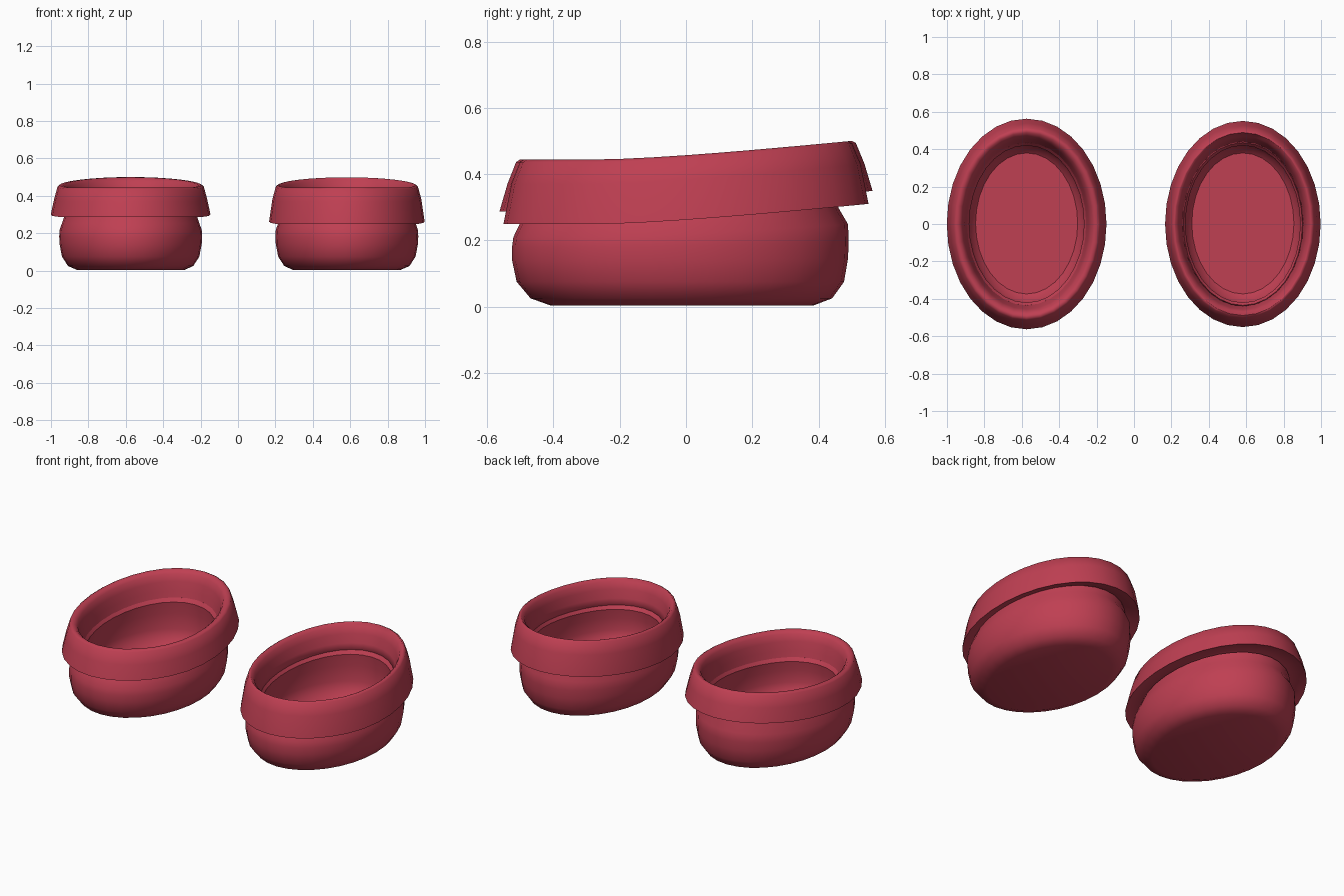
import bpy, bmesh, math

if "Cube" in bpy.data.objects:
    bpy.data.objects.remove(bpy.data.objects["Cube"])

SEGMENTS = 32

red = bpy.data.materials.new("muted_red")
red.diffuse_color = (0.52, 0.05, 0.085, 1)
red.use_nodes = True
red.node_tree.nodes["Principled BSDF"].inputs["Base Color"].default_value = red.diffuse_color


def lift(y):
    """Rise of the rim towards the back."""
    t = max(0.0, y + 0.3)
    return 0.11 * t * t / (t + 0.45)


def oval_loft(name, profile, cx, cap_ends=False, angle=85):
    """Loft oval rings (half width, half length, y centre, z, lift weight)."""
    bm = bmesh.new()
    rings = []
    for rx, ry, cy, z, w in profile:
        ring = []
        for i in range(SEGMENTS):
            a = 2 * math.pi * i / SEGMENTS
            y = cy + ry * math.sin(a)
            ring.append(bm.verts.new((cx + rx * math.cos(a), y, z + w * lift(y))))
        rings.append(ring)
    pairs = list(zip(rings, rings[1:]))
    if not cap_ends:
        pairs.append((rings[-1], rings[0]))
    for lo, hi in pairs:
        for i in range(SEGMENTS):
            j = (i + 1) % SEGMENTS
            bm.faces.new((lo[i], lo[j], hi[j], hi[i]))
    if cap_ends:
        bm.faces.new(rings[0][::-1])
        bm.faces.new(rings[-1])
    bmesh.ops.recalc_face_normals(bm, faces=bm.faces)
    mesh = bpy.data.meshes.new(name)
    bm.to_mesh(mesh)
    bm.free()
    mesh.materials.append(red)
    obj = bpy.data.objects.new(name, mesh)
    bpy.context.collection.objects.link(obj)
    bpy.ops.object.select_all(action='DESELECT')
    obj.select_set(True)
    bpy.context.view_layer.objects.active = obj
    bpy.ops.object.shade_smooth_by_angle(angle=math.radians(angle))
    return obj


# Thick bowl: underside, outer wall, shoulder, inner wall, raised floor
shell = [
    (0.285, 0.395, -0.012, 0.003, 0),
    (0.335, 0.455, -0.014, 0.025, 0),
    (0.367, 0.494, -0.017, 0.075, 0),
    (0.380, 0.507, -0.018, 0.14, 0.1),
    (0.382, 0.508, -0.017, 0.18, 0.3),
    (0.380, 0.505, -0.016, 0.21, 0.7),
    (0.364, 0.481, -0.020, 0.252, 0.85),
    (0.348, 0.463, -0.005, 0.300, 1),
    (0.320, 0.435, 0, 0.305, 1),
    (0.307, 0.420, 0, 0.285, 1),
    (0.312, 0.427, 0, 0.23, 0.7),
    (0.312, 0.427, 0, 0.16, 0.2),
    (0.300, 0.412, 0, 0.115, 0),
    (0.273, 0.377, 0.003, 0.085, 0),
]


def cuff_profile(rx, ry, z_low):
    """Folded cuff: flared outside, soft rim, sloping inside, closed underside."""
    return [
        (rx, ry, 0, z_low, 1),
        (rx - 0.018, ry - 0.024, 0, 0.37, 1),
        (rx - 0.036, ry - 0.050, 0, 0.436, 1),
        (rx - 0.048, ry - 0.062, 0, 0.444, 1),
        (0.362, 0.489, 0, 0.443, 1),
        (0.346, 0.470, 0, 0.428, 1),
        (0.334, 0.456, 0, 0.39, 1),
        (0.326, 0.444, 0, 0.34, 1),
        (0.318, 0.434, 0, 0.30, 1),
        (0.350, 0.470, 0, z_low + 0.028, 1),
        (rx - 0.018, ry - 0.022, 0, z_low + 0.008, 1),
    ]


# Left and right bowls; the left cuff is wider and shorter
for side, cx, rx, ry, z_low in (("left", -0.574, 0.427, 0.563, 0.287),
                                ("right", 0.582, 0.416, 0.551, 0.249)):
    oval_loft(side + "_bowl", shell, cx, cap_ends=True, angle=35)
    oval_loft(side + "_cuff", cuff_profile(rx, ry, z_low), cx)
